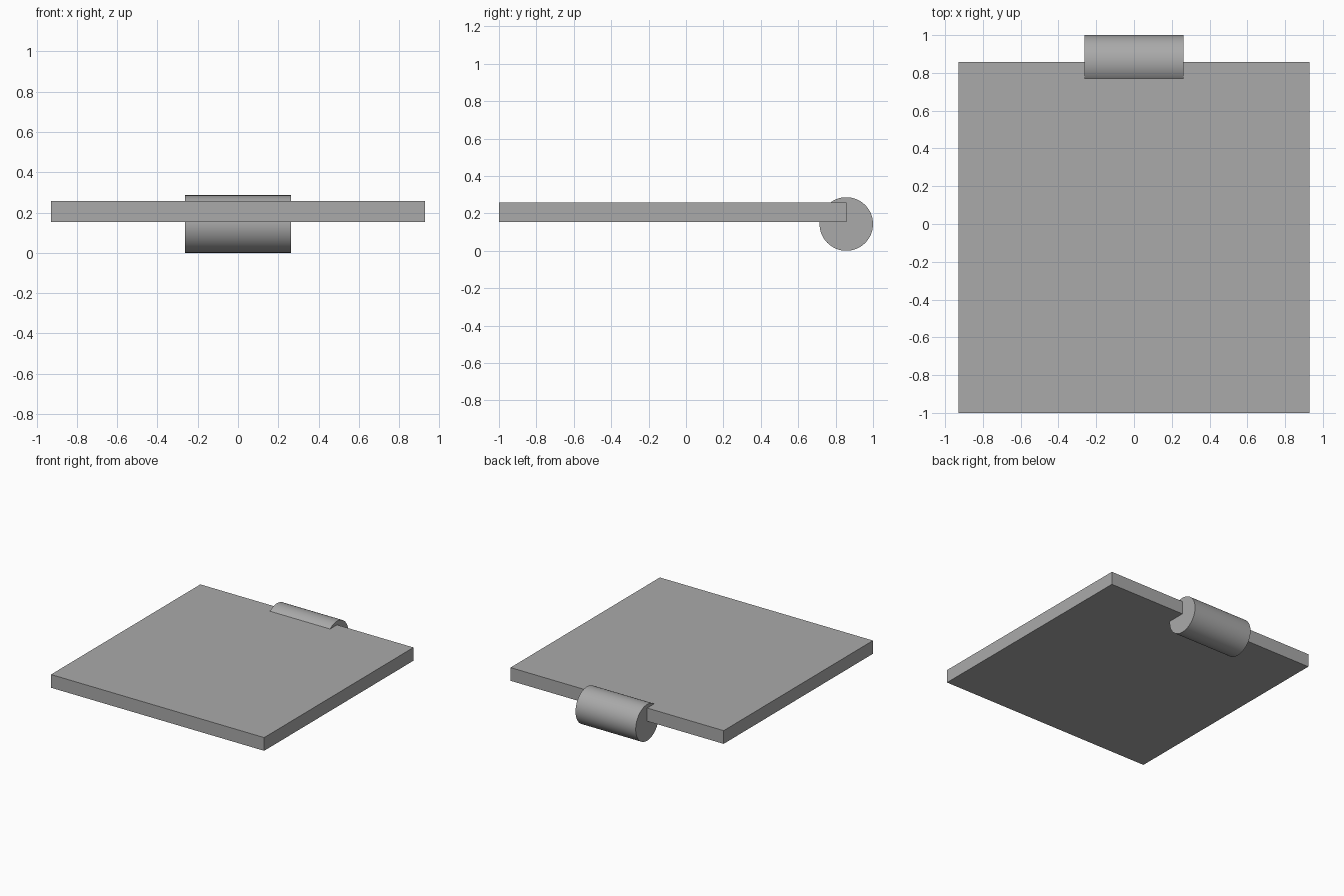
import bpy
import math

cube = bpy.data.objects.get("Cube")
if cube:
    bpy.data.objects.remove(cube, do_unlink=True)

# Single plain grey
GREY = (0.40, 0.40, 0.40, 1.0)
grey = bpy.data.materials.new("plain grey")
grey.use_nodes = True
grey.diffuse_color = GREY
grey.node_tree.nodes["Principled BSDF"].inputs["Base Color"].default_value = GREY


def finish(name):
    obj = bpy.context.object
    obj.name = obj.data.name = name
    bpy.ops.object.transform_apply(location=False, rotation=True, scale=True)
    obj.data.materials.append(grey)
    return obj


# Flat slab, its back edge running through the barrel's axis
BACK, LOW, HIGH = 0.857, 0.153, 0.257
bpy.ops.mesh.primitive_cube_add(size=1, location=(0, (BACK - 1) / 2, (LOW + HIGH) / 2))
bpy.context.object.scale = (1.856, BACK + 1, HIGH - LOW)
finish("slab")

# Hinge barrel lying along x at the middle of the back edge
RADIUS = 0.143
bpy.ops.mesh.primitive_cylinder_add(vertices=64, radius=RADIUS, depth=0.524,
                                    location=(0, BACK, RADIUS),
                                    rotation=(0, math.pi / 2, 0))
finish("hinge_barrel")
bpy.ops.object.shade_smooth_by_angle(angle=math.radians(30))
